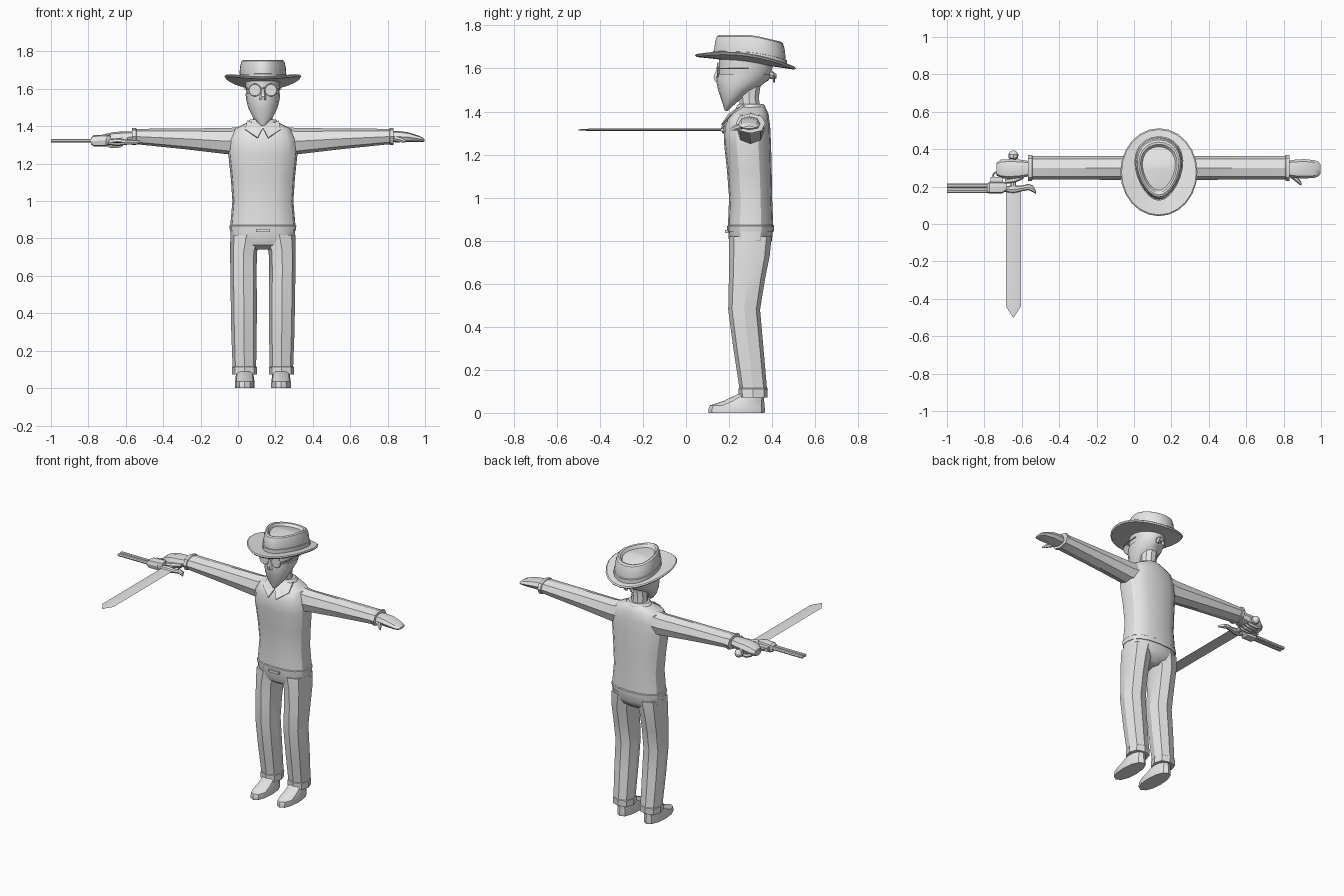
import bpy, bmesh, math
from mathutils import Vector

CX = 0.133  # body centre line
grey = bpy.data.materials.new("plain_grey")
grey.diffuse_color = (0.8, 0.8, 0.8, 1)


def skin(name, rings):
    """Closed surface through rings of points."""
    bm = bmesh.new()
    vs = [[bm.verts.new(p) for p in r] for r in rings]
    n = len(rings[0])
    for a, b in zip(vs, vs[1:]):
        for i in range(n):
            j = (i + 1) % n
            bm.faces.new((a[i], a[j], b[j], b[i]))
    bm.faces.new(vs[0])
    bm.faces.new(vs[-1])
    bmesh.ops.recalc_face_normals(bm, faces=bm.faces)
    me = bpy.data.meshes.new(name)
    bm.to_mesh(me)
    bm.free()
    ob = bpy.data.objects.new(name, me)
    bpy.context.collection.objects.link(ob)
    return ob


def loft(name, axis, secs, n=8, p=2.0, mirror=False):
    """Sections are (position, centre1, centre2, radius1, radius2)."""
    rings = []
    for t, c1, c2, r1, r2 in secs:
        ring = []
        for i in range(n):
            a = 2 * math.pi * i / n
            c, s = math.cos(a), math.sin(a)
            u = c1 + r1 * math.copysign(abs(c) ** (2 / p), c)
            v = c2 + r2 * math.copysign(abs(s) ** (2 / p), s)
            q = {'x': (t, u, v), 'y': (u, t, v), 'z': (u, v, t)}[axis]
            ring.append(q)
        rings.append(ring)
    if mirror:
        flipped = [[(2 * CX - x, y, z) for x, y, z in r] for r in rings]
        skin("right_" + name, flipped)
        name = "left_" + name
    return skin(name, rings)


def tube(name, pts, radius, cyclic=False):
    cu = bpy.data.curves.new(name, 'CURVE')
    cu.dimensions = '3D'
    cu.bevel_depth, cu.bevel_resolution, cu.use_fill_caps = radius, 1, True
    sp = cu.splines.new('POLY')
    sp.points.add(len(pts) - 1)
    for q, co in zip(sp.points, pts):
        q.co = (*co, 1)
    sp.use_cyclic_u = cyclic
    ob = bpy.data.objects.new(name, cu)
    bpy.context.collection.objects.link(ob)
    bpy.ops.object.select_all(action='DESELECT')
    ob.select_set(True)
    bpy.context.view_layer.objects.active = ob
    bpy.ops.object.convert(target='MESH')


def circle(cx, cy, cz, r, plane, n=14):
    out = []
    for i in range(n):
        u, v = r * math.cos(2 * math.pi * i / n), r * math.sin(2 * math.pi * i / n)
        out.append((cx + u, cy, cz + v) if plane == 'xz' else (cx + u, cy + v, cz))
    return out


def box(name, lo, hi):
    (x0, y0, z0), (x1, y1, z1) = lo, hi
    return skin(name, [[(x0, y0, z), (x1, y0, z), (x1, y1, z), (x0, y1, z)] for z in (z0, z1)])


# Shirt with hem
loft("shirt", 'z', [
    (0.842, CX, .300, .176, .108), (0.868, CX, .300, .179, .110), (0.872, CX, .300, .174, .105),
    (1.00, CX, .300, .163, .100), (1.13, CX, .294, .172, .104), (1.25, CX, .286, .185, .109),
    (1.33, CX, .283, .180, .108), (1.385, CX, .292, .155, .092), (1.41, CX, .300, .105, .074),
    (1.425, CX, .303, .07, .06)], 16, 2.5)
box("belt_buckle", (.095, .182, .835), (.17, .20, .85))
# Collar
loft("collar_band", 'z', [(1.385, CX, .300, .10, .078), (1.425, CX, .302, .082, .066),
                          (1.435, CX, .302, .07, .056)], 12)
for side, s in (("left", -1), ("right", 1)):
    flap = [(CX + s * .085, .272, 1.428), (CX + s * .002, .205, 1.385),
            (CX + s * .028, .172, 1.335), (CX + s * .095, .215, 1.38)]
    skin(side + "_collar_flap", [flap, [(x, y - .009, z + .004) for x, y, z in flap]])

# Trousers
loft("hips", 'z', [(0.85, CX, .300, .172, .104), (0.80, CX, .299, .173, .100),
                   (0.765, CX, .297, .15, .085), (0.74, CX, .297, .07, .05)], 16, 2.5)
loft("trouser_leg", 'z', [
    (0.82, .045, .299, .086, .099), (0.73, .030, .294, .072, .095), (0.62, .029, .283, .070, .084),
    (0.48, .031, .270, .070, .074), (0.30, .032, .290, .068, .070), (0.115, .034, .312, .063, .064),
    (0.112, .034, .312, .067, .068), (0.072, .034, .312, .067, .066)], 8, 2.5, True)
# Shoes
loft("shoe", 'z', [
    (0.0, .036, .235, .052, .130), (0.012, .036, .235, .053, .132), (0.035, .036, .238, .052, .127),
    (0.055, .036, .268, .049, .095), (0.09, .036, .305, .045, .058)], 12, 2.2, True)

# Arms, with cuffs
loft("sleeve", 'x', [
    (.04, .300, 1.325, .070, .075), (-.05, .300, 1.320, .064, .070), (-.28, .300, 1.333, .063, .056),
    (-.543, .300, 1.345, .063, .041), (-.546, .300, 1.345, .069, .046),
    (-.566, .300, 1.345, .069, .046)], 8, 2.3, True)

# Open hand
loft("open_hand", 'x', [
    (.80, .297, 1.345, .036, .028), (.85, .295, 1.345, .048, .031), (.91, .295, 1.342, .052, .026),
    (.965, .294, 1.333, .047, .017), (.988, .294, 1.328, .038, .012),
    (.997, .294, 1.326, .024, .006)], 8, 2.5)
loft("open_thumb", 'x', [(.835, .262, 1.335, .014, .014), (.865, .243, 1.328, .017, .014),
                         (.885, .225, 1.322, .015, .012), (.896, .212, 1.318, .006, .006)], 6)
# Closed fist
loft("fist", 'x', [
    (-.54, .297, 1.345, .036, .028), (-.60, .295, 1.340, .048, .032), (-.66, .294, 1.334, .053, .036),
    (-.71, .294, 1.325, .050, .034), (-.735, .294, 1.318, .034, .022)], 8, 2.5)
for i in range(4):
    y = .258 + .025 * i
    loft("curled_finger_%d" % (i + 1), 'x', [
        (-.715, y, 1.308, .011, .012), (-.68, y, 1.294, .012, .013),
        (-.63, y, 1.296, .011, .012), (-.615, y, 1.300, .006, .006)], 6)
loft("fist_thumb", 'x', [(-.59, .255, 1.330, .014, .014), (-.64, .236, 1.325, .016, .014),
                         (-.69, .228, 1.322, .013, .012)], 6)

# Sword
SX, SZ = -.645, 1.315
loft("sword_blade", 'y', [(.185, SX, SZ, .040, .006), (-.44, SX, SZ, .040, .006),
                          (-.50, SX, SZ, .002, .002)], 4)
loft("sword_handle", 'y', [(.17, SX, SZ, .016, .016), (.35, SX, SZ, .013, .013)], 8)
loft("sword_pommel", 'y', [(.345, SX, SZ, .013, .013), (.352, SX, SZ, .025, .025), (.372, SX, SZ, .027, .027),
                           (.385, SX, SZ, .019, .019), (.392, SX, SZ, .008, .008)], 8)
loft("sword_guard", 'x', [
    (-.765, .215, SZ, .006, .006), (-.735, .203, SZ, .013, .012), (-.69, .187, SZ, .015, .014),
    (-.645, .185, SZ, .022, .022), (-.60, .190, SZ, .015, .014), (-.565, .198, SZ, .017, .013),
    (-.54, .188, SZ, .018, .012), (-.523, .168, SZ, .008, .007)], 8)

# Twin-barrel pistol beside the hilt
for i, y in enumerate((.178, .204)):
    loft("pistol_barrel_%d" % (i + 1), 'x', [(-1.0, y, 1.322, .012, .010), (-.75, y, 1.322, .012, .010)], 8)
loft("pistol_frame", 'x', [(-.785, .190, 1.322, .024, .018), (-.772, .195, 1.322, .032, .030),
                           (-.705, .195, 1.324, .032, .032), (-.68, .20, 1.33, .02, .02)], 8, 3)
box("pistol_lug", (-.768, .205, 1.312), (-.70, .25, 1.336))
tube("pistol_trigger_guard", circle(-.735, .258, 1.325, .018, 'xy'), .005, True)

# Neck, head and mask
loft("neck", 'z', [(1.40, CX, .302, .056, .052), (1.46, CX, .292, .050, .048), (1.56, CX, .295, .055, .06)], 10)
loft("head", 'z', [
    (1.46, CX, .222, .045, .050), (1.50, CX, .242, .068, .085), (1.55, CX, .268, .083, .116),
    (1.60, CX, .277, .091, .124), (1.67, CX, .283, .095, .130)], 16)
loft("face_mask", 'z', [
    (1.402, CX, .187, .008, .006), (1.42, CX, .193, .030, .018), (1.45, CX, .206, .055, .040),
    (1.50, CX, .232, .079, .083), (1.545, CX, .262, .090, .122), (1.575, CX, .271, .093, .128)], 16)
loft("nose", 'z', [(1.54, CX, .145, .018, .012), (1.56, CX, .142, .017, .016),
                   (1.61, CX, .155, .008, .008)], 6)
loft("mask_knot", 'y', [(.385, CX, 1.57, .022, .016), (.405, CX, 1.568, .026, .018),
                        (.42, CX, 1.563, .012, .010)], 8)
for s in (-1, 1):
    loft("mask_tail", 'z', [(1.572, CX + s * .012, .41, .012, .005),
                            (1.535, CX + s * .024, .408, .016, .005)], 4)

# Spectacles
for side, s in (("left", -1), ("right", 1)):
    lx = CX + s * .043
    tube(side + "_lens_rim", circle(lx, .148, 1.594, .031, 'xz'), .004, True)
    loft(side + "_lens", 'y', [(.146, lx, 1.594, .030, .030), (.151, lx, 1.594, .030, .030)], 14)
    tube(side + "_temple", [(CX + s * .075, .148, 1.60), (CX + s * .094, .20, 1.60),
                            (CX + s * .097, .29, 1.60)], .003)
tube("lens_bridge", [(CX - .013, .147, 1.60), (CX, .143, 1.605), (CX + .013, .147, 1.60)], .003)

# Hat
N = 24


def brim_z(x, y):
    return 1.632 - .13 * (y - .275) + .036 * ((x - CX) / .205) ** 2


def brim_ring(k, dz):
    pts = []
    for i in range(N):
        a = 2 * math.pi * i / N
        x, y = CX + .206 * k * math.cos(a), .277 + .235 * k * math.sin(a)
        pts.append((x, y, brim_z(x, y) + dz))
    return pts


def crown_ring(k, height, dz):
    """Teardrop ring, narrow at the front; height blends brim to sloping top."""
    pts = []
    for i in range(N):
        a = 2 * math.pi * i / N
        s = math.sin(a)
        x = CX + .123 * k * math.cos(a) * (1 + .22 * s)
        y = .297 + .166 * k * s
        top = 1.755 - .23 * max(0, y - .31)
        low = brim_z(x, y)
        pts.append((x, y, low + (top - low) * height + dz))
    return pts


skin("hat_brim", [brim_ring(.3, -.006), brim_ring(.6, -.006), brim_ring(.97, -.008), brim_ring(1, 0),
                  brim_ring(.97, .006), brim_ring(.6, .006), brim_ring(.3, .006)])
skin("hat_crown", [crown_ring(1.0, 0, 0), crown_ring(1.0, .35, 0), crown_ring(.97, .75, 0),
                   crown_ring(.92, .95, 0), crown_ring(.85, 1, 0), crown_ring(.78, 1, -.004),
                   crown_ring(.70, 1, -.022), crown_ring(.35, 1, -.018), crown_ring(.08, 1, -.016)])
skin("hat_band", [crown_ring(1.04, 0, 0), crown_ring(1.04, .28, 0), crown_ring(.98, .30, 0)])

# Finish: one colour, smooth with sharp edges kept
bpy.ops.object.select_all(action='DESELECT')
for ob in bpy.context.scene.objects:
    ob.data.materials.clear()
    ob.data.materials.append(grey)
    ob.select_set(True)
    bpy.context.view_layer.objects.active = ob
bpy.ops.object.shade_smooth_by_angle(angle=math.radians(30))
